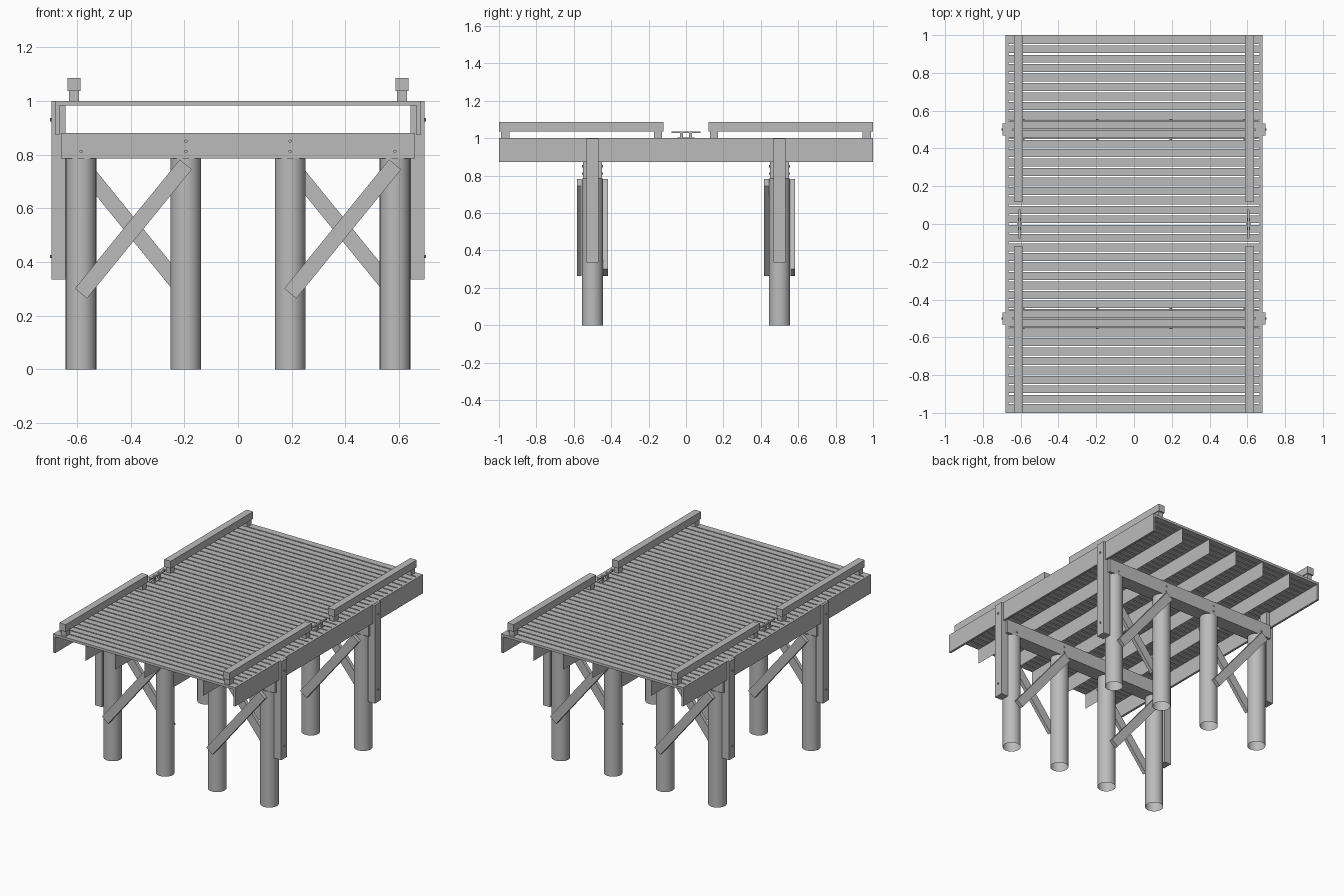
import bpy, bmesh, math
from mathutils import Matrix, Vector

cube = bpy.data.objects.get("Cube")
if cube:
    bpy.data.objects.remove(cube)

wood = bpy.data.materials.new("weathered grey")
wood.use_nodes = True
GREY = (0.5, 0.5, 0.5, 1)
wood.diffuse_color = GREY
wood.node_tree.nodes["Principled BSDF"].inputs["Base Color"].default_value = GREY


def finish(name, bm):
    """Turn a bmesh into a named, coloured object."""
    mesh = bpy.data.meshes.new(name)
    bm.to_mesh(mesh)
    bm.free()
    mesh.materials.append(wood)
    ob = bpy.data.objects.new(name, mesh)
    bpy.context.collection.objects.link(ob)
    return ob


def box(bm, low, high):
    """Axis-aligned block between two corners."""
    low, high = Vector(low), Vector(high)
    size = high - low
    m = Matrix.Translation((low + high) / 2) @ Matrix.Diagonal((*size, 1))
    bmesh.ops.create_cube(bm, size=1, matrix=m)


def bolt(bm, place, axis):
    """Small round bolt head pointing along x or y."""
    turn = Matrix.Rotation(math.pi / 2, 4, "Y" if axis == "X" else "X")
    bmesh.ops.create_cone(bm, cap_ends=True, segments=8, radius1=0.006, radius2=0.006,
                          depth=0.012, matrix=Matrix.Translation(place) @ turn)


BENTS = (-0.5, 0.5)
PILES = (-0.585, -0.194, 0.194, 0.585)
SIDES = (-1, 1)

# Deck planks with narrow gaps
bm = bmesh.new()
count = 40
pitch = 2 / count
gap = 0.008
for i in range(count):
    y = -1 + i * pitch
    start = y if i == 0 else y + gap / 2
    end = y + pitch if i == count - 1 else y + pitch - gap / 2
    box(bm, (-0.665, start, 0.983), (0.665, end, 1))
finish("deck_planks", bm)

# Thin stringers under the deck
bm = bmesh.new()
for i in range(-2, 3):
    x = i * 0.22
    corners = [(x, -1, 0.88), (x, 1, 0.88), (x, 1, 0.983), (x, -1, 0.983)]
    bm.faces.new([bm.verts.new(c) for c in corners])
finish("stringers", bm)

# Side fascia boards
bm = bmesh.new()
for s in SIDES:
    box(bm, (s * 0.6725 - 0.0075, -1, 0.873), (s * 0.6725 + 0.0075, 1, 1))
finish("fascia_boards", bm)

# Open round piles
bm = bmesh.new()
for y in BENTS:
    for x in PILES:
        bmesh.ops.create_cone(bm, cap_ends=False, segments=32, radius1=0.057, radius2=0.057,
                              depth=0.785, matrix=Matrix.Translation((x, y, 0.3925)))
for f in bm.faces:
    f.smooth = True
finish("piles", bm)

# Cap beams across the piles
bm = bmesh.new()
for y in BENTS:
    box(bm, (-0.66, y - 0.05, 0.785), (0.66, y + 0.05, 0.88))
finish("cap_beams", bm)

# Fender posts on the outside
bm = bmesh.new()
for y in BENTS:
    for s in SIDES:
        box(bm, (s * 0.669 - 0.026, y - 0.032, 0.335), (s * 0.669 + 0.026, y + 0.032, 0.999))
finish("fender_posts", bm)

# Diagonal braces, crossing on opposite faces of each pile pair
bm = bmesh.new()
width, rise = 0.391, 0.481
length = math.hypot(width, rise)
angle = math.atan2(rise, width)
for y in BENTS:
    for middle in (-0.39, 0.39):
        for s in SIDES:
            m = (Matrix.Translation((middle, y + s * 0.07, 0.523))
                 @ Matrix.Rotation(s * angle, 4, "Y")
                 @ Matrix.Diagonal((length, 0.025, 0.058, 1)))
            bmesh.ops.create_cube(bm, size=1, matrix=m)
finish("cross_braces", bm)

# Raised curbs on end blocks, open in the middle for the cleats
curbs, blocks = bmesh.new(), bmesh.new()
for x in SIDES:
    for y in SIDES:
        c = x * 0.611
        box(curbs, (c - 0.024, y * 0.56 - 0.44, 1.037), (c + 0.024, y * 0.56 + 0.44, 1.086))
        for along in (0.15, 0.967):
            box(blocks, (c - 0.018, y * along - 0.022, 1), (c + 0.018, y * along + 0.022, 1.037))
finish("curbs", curbs)
finish("curb_blocks", blocks)

# Mooring cleats
bm = bmesh.new()
for s in SIDES:
    c = s * 0.606
    box(bm, (c - 0.012, -0.045, 1), (c + 0.012, 0.045, 1.005))
    box(bm, (c - 0.006, -0.078, 1.028), (c + 0.006, 0.078, 1.037))
    for y in SIDES:
        box(bm, (c - 0.007, y * 0.025 - 0.008, 1.005), (c + 0.007, y * 0.025 + 0.008, 1.028))
finish("mooring_cleats", bm)

# Bolt heads on posts, cap beams and braces
bm = bmesh.new()
for y in BENTS:
    for s in SIDES:
        for z in (0.42, 0.93):
            bolt(bm, (s * 0.695, y, z), "X")
        for x in PILES:
            bolt(bm, (x, y + s * 0.05, 0.812), "Y")
        for x in PILES[1:3]:
            bolt(bm, (x, y + s * 0.05, 0.85), "Y")
finish("bolts", bm)
